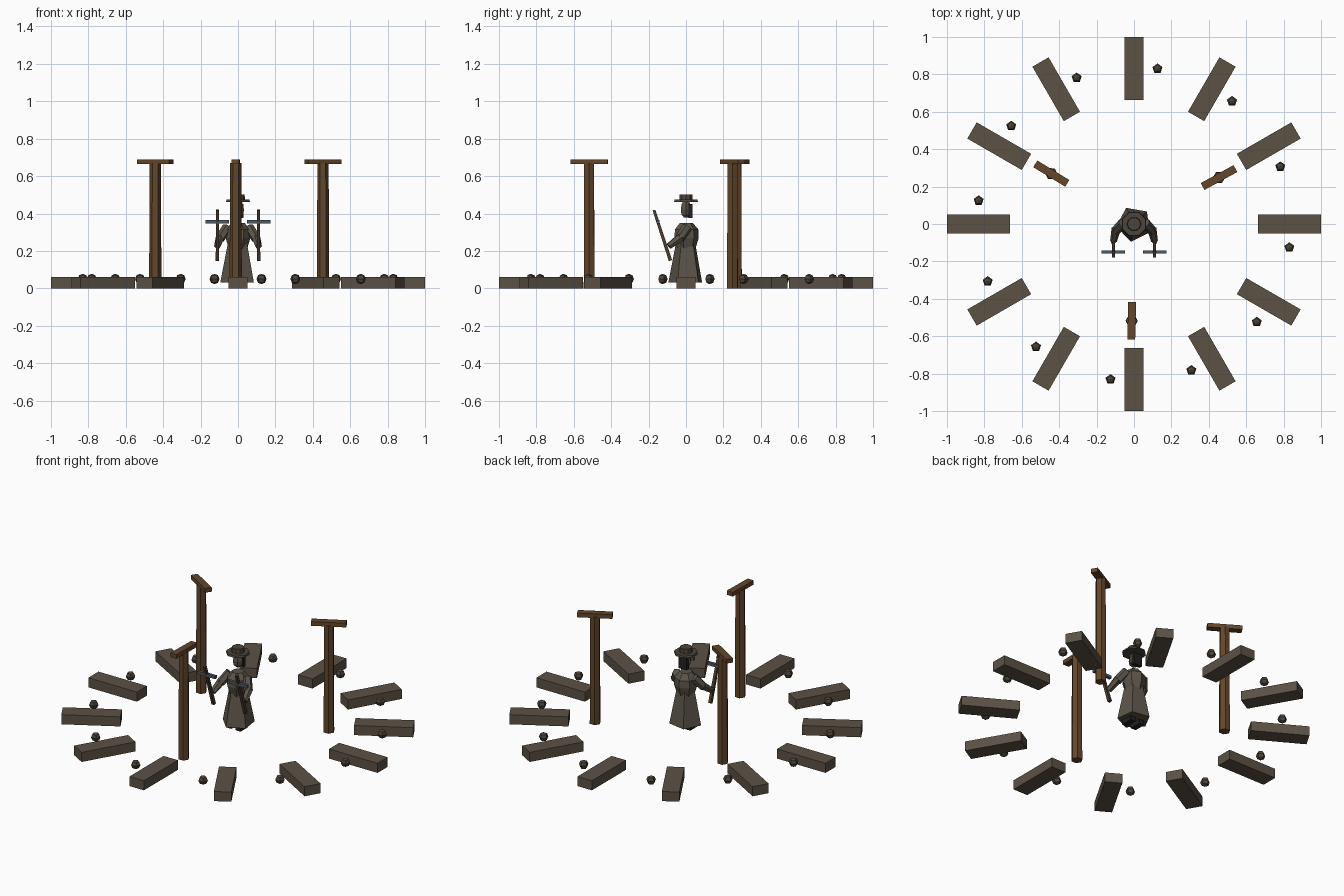
import bpy, bmesh, math
from mathutils import Vector, Matrix

if "Cube" in bpy.data.objects:
    bpy.data.objects.remove(bpy.data.objects["Cube"])


def material(name, r, g, b):
    m = bpy.data.materials.new(name)
    m.diffuse_color = (r, g, b, 1)
    m.use_nodes = True
    m.node_tree.nodes["Principled BSDF"].inputs["Base Color"].default_value = m.diffuse_color
    return m


STONE = material("slab stone", 0.107, 0.084, 0.060)
PEBBLE = material("dark pebble", 0.075, 0.058, 0.043)
WOOD = material("brown wood", 0.125, 0.062, 0.024)
COAT = material("grey brown coat", 0.105, 0.088, 0.066)
HAT = material("hat felt", 0.072, 0.060, 0.045)
HAIR = material("near black", 0.016, 0.015, 0.014)
STOCK = material("dark stock wood", 0.075, 0.045, 0.026)
METAL = material("blue grey metal", 0.075, 0.100, 0.130)


def finish(bm, name, mat):
    bmesh.ops.recalc_face_normals(bm, faces=bm.faces)
    mesh = bpy.data.meshes.new(name)
    bm.to_mesh(mesh)
    bm.free()
    mesh.materials.append(mat)
    ob = bpy.data.objects.new(name, mesh)
    bpy.context.collection.objects.link(ob)
    return ob


def lathe(name, profile, sides, mat, phase=0.0, at=(0, 0, 0)):
    """Faceted turned solid from (radius, z) pairs; zero radius makes a tip."""
    bm = bmesh.new()
    rings = []
    for r, z in profile:
        n = 1 if r == 0 else sides
        rings.append([bm.verts.new(Vector(at) + Vector((
            r * math.cos(phase + math.tau * i / sides),
            r * math.sin(phase + math.tau * i / sides), z))) for i in range(n)])
    for a, b in zip(rings, rings[1:]):
        for i in range(sides):
            j = (i + 1) % sides
            if len(a) == 1:
                bm.faces.new((a[0], b[j], b[i]))
            elif len(b) == 1:
                bm.faces.new((a[i], a[j], b[0]))
            else:
                bm.faces.new((a[i], a[j], b[j], b[i]))
    for ring in (rings[0], rings[-1]):
        if len(ring) > 1:
            bm.faces.new(ring)
    return finish(bm, name, mat)


def box(name, size, at, mat, turn=0.0):
    bm = bmesh.new()
    bmesh.ops.create_cube(bm, size=1)
    bm.transform(Matrix.Translation(at) @ Matrix.Rotation(turn, 4, 'Z')
                 @ Matrix.Diagonal((*size, 1)))
    return finish(bm, name, mat)


def limb(name, a, b, ra, rb, sides, mat, phase=0.0):
    """Tapered prism between two points."""
    a, b = Vector(a), Vector(b)
    ob = lathe(name, [(ra, 0), (rb, (b - a).length)], sides, mat, phase)
    q = (b - a).to_track_quat('Z', 'Y').to_matrix().to_4x4()
    ob.data.transform(Matrix.Translation(a) @ q)
    return ob


def polar(r, t, z):
    return (r * math.cos(t), r * math.sin(t), z)


# Ring of slabs with a pebble beside each
for i in range(12):
    t = math.tau * i / 12
    box("slab", (0.336, 0.10, 0.06), polar(0.832, t, 0.03), STONE, t)
    R = 0.028
    ball = [(R * math.sin(math.pi * k / 4), -R * math.cos(math.pi * k / 4))
            for k in range(1, 4)]
    lathe("pebble", [(0, -R)] + ball + [(0, R)], 5, PEBBLE, math.pi / 2,
          polar(0.84, t - 0.15, 0.05))

# Three posts with radial crossbars
for i in range(3):
    t = 0.5 + math.tau * i / 3
    lathe("post", [(0.033, 0), (0.030, 0.67)], 6, WOOD, t + math.pi / 2,
          polar(0.518, t, 0))
    box("crossbar", (0.20, 0.042, 0.026), polar(0.518, t, 0.677), WOOD, t)

# Coat skirt and torso
lathe("coat_skirt", [(0.096, 0.03), (0.053, 0.25)], 5, COAT, math.radians(44))
lathe("coat_torso", [(0.050, 0.21), (0.068, 0.27), (0.066, 0.315),
                     (0.036, 0.35)], 7, COAT, math.radians(90))

# Head, hair and hat
lathe("head", [(0.012, 0.378), (0.028, 0.395), (0.032, 0.42), (0.028, 0.446),
               (0.020, 0.465)], 6, COAT)
box("hair", (0.058, 0.022, 0.075), (0, 0.024, 0.413), HAIR)
lathe("hat_brim", [(0.070, 0.462), (0.066, 0.474)], 8, HAT, math.pi / 8)
lathe("hat_crown", [(0.038, 0.472), (0.035, 0.502)], 10, HAT)

# Boots, arms and crossbows on both sides
for s in (-1, 1):
    box("boot", (0.036, 0.075, 0.04), (s * 0.032, -0.008, 0.022), HAIR)
    limb("upper_arm", (s * 0.058, 0.005, 0.325), (s * 0.097, -0.035, 0.265),
         0.028, 0.025, 6, COAT)
    limb("forearm", (s * 0.095, -0.025, 0.275), (s * 0.110, -0.092, 0.225),
         0.025, 0.018, 6, COAT)
    limb("crossbow_stock", (s * 0.11, -0.083, 0.148), (s * 0.11, -0.171, 0.418),
         0.013, 0.011, 4, STOCK, math.pi / 4)
    box("crossbow_bow", (0.125, 0.018, 0.018), (s * 0.11, -0.15, 0.356), METAL)
